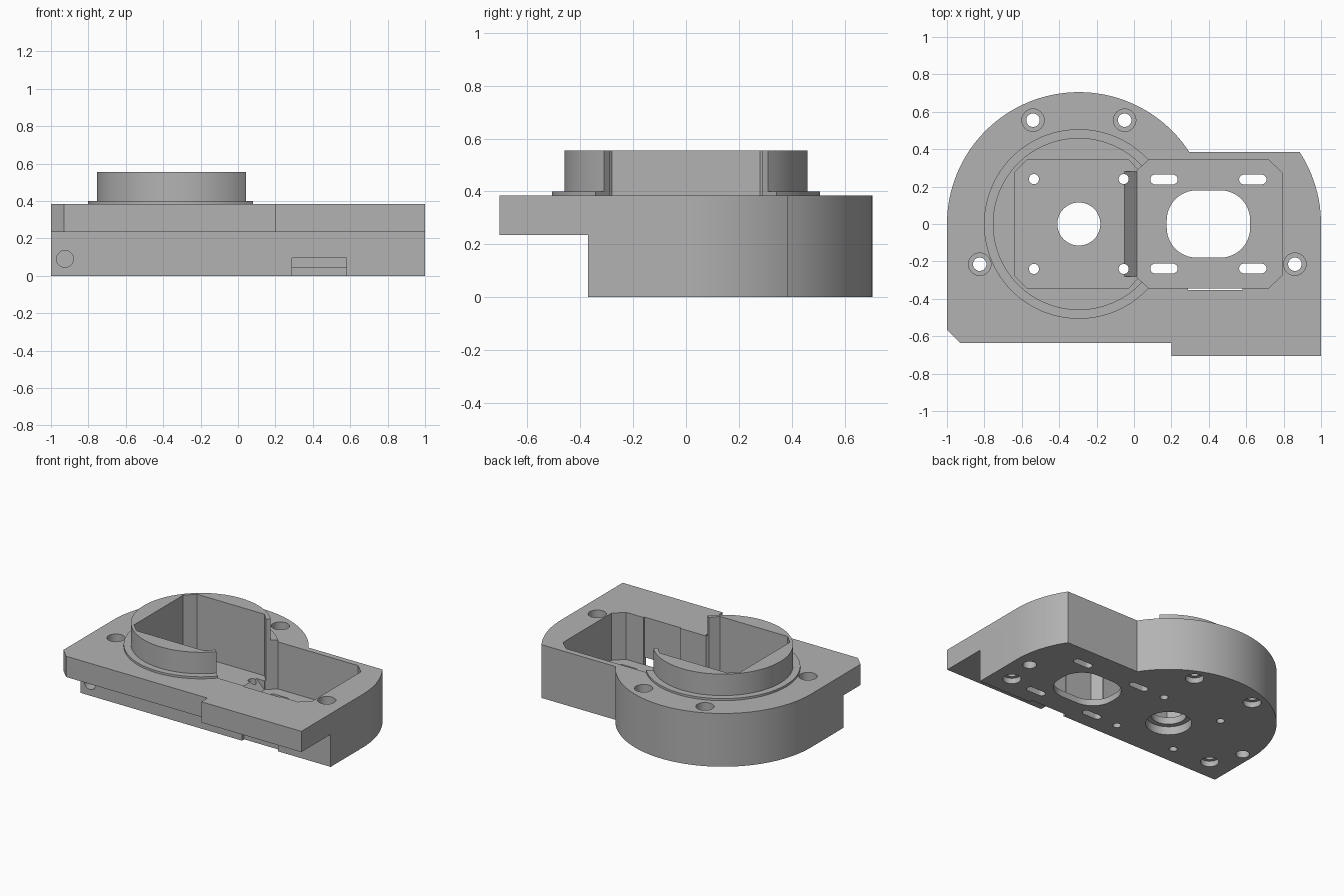
import bpy, bmesh, math
from mathutils import Matrix

if "Cube" in bpy.data.objects:
    bpy.data.objects.remove(bpy.data.objects["Cube"])

grey = bpy.data.materials.new("plain grey")
grey.diffuse_color = (0.45, 0.45, 0.45, 1)
grey.use_nodes = True
grey.node_tree.nodes["Principled BSDF"].inputs["Base Color"].default_value = grey.diffuse_color


def prism(name, pts, z0, z1):
    """Extrude a flat counter-clockwise outline from z0 to z1."""
    bm = bmesh.new()
    face = bm.faces.new([bm.verts.new((x, y, z0)) for x, y in pts])
    up = bmesh.ops.extrude_face_region(bm, geom=[face])["geom"]
    bmesh.ops.translate(bm, vec=(0, 0, z1 - z0),
                        verts=[v for v in up if isinstance(v, bmesh.types.BMVert)])
    bmesh.ops.recalc_face_normals(bm, faces=bm.faces)
    me = bpy.data.meshes.new(name)
    bm.to_mesh(me)
    bm.free()
    me.materials.append(grey)
    ob = bpy.data.objects.new(name, me)
    bpy.context.collection.objects.link(ob)
    return ob


def arc(cx, cy, r, a0, a1, n):
    return [(cx + r * math.cos(math.radians(a0 + (a1 - a0) * i / n)),
             cy + r * math.sin(math.radians(a0 + (a1 - a0) * i / n))) for i in range(n + 1)]


def circle(cx, cy, r, n=48):
    return arc(cx, cy, r, 0, 360, n)[:-1]


def box(x0, x1, y0, y1):
    return [(x0, y0), (x1, y0), (x1, y1), (x0, y1)]


def rounded(cx, cy, hx, hy, r, n=12):
    """Rounded rectangle outline."""
    pts = []
    for sx, sy, a in ((1, 1, 0), (-1, 1, 90), (-1, -1, 180), (1, -1, 270)):
        pts += arc(cx + sx * (hx - r), cy + sy * (hy - r), r, a, a + 90, n)
    return pts


def combine(target, tool, op="DIFFERENCE"):
    mod = target.modifiers.new("combine", "BOOLEAN")
    mod.operation, mod.object, mod.solver = op, tool, "EXACT"
    bpy.context.view_layer.objects.active = target
    bpy.ops.object.modifier_apply(modifier=mod.name)
    bpy.data.objects.remove(tool, do_unlink=True)


def cut(pts, z0, z1):
    combine(housing, prism("cutter", pts, z0, z1))


CX = -0.295          # centre of the round collar
R = 0.705            # outer radius of the housing
TOP = 0.385

# Housing outline: two arcs, a straight back and a stepped front
a = math.degrees(math.asin(0.385 / R))
outline = ([(-1, -0.565), (-0.93, -0.635), (0.2, -0.635), (0.2, -0.705), (1, -0.705)]
           + arc(0.295, 0, R, 0, a, 12)
           + arc(CX, 0, R, a, 180, 60))
housing = prism("housing", outline, 0, TOP)

# Overhanging front flange
cut(box(-1.2, 1.2, -1, -0.37), -0.2, 0.235)

# Low step and raised collar
combine(housing, prism("step", circle(CX, 0, 0.507, 96), 0.3, 0.40), "UNION")
combine(housing, prism("collar", circle(CX, 0, 0.46, 96), 0.3, 0.555), "UNION")

# Collar pocket and the deeper side pocket
cut([(-0.635, -0.28), (-0.57, -0.345), (-0.03, -0.345), (0.02, -0.29),
     (0.02, 0.29), (-0.03, 0.345), (-0.57, 0.345), (-0.635, 0.28)], 0.11, 1)
cut([(0.015, -0.285), (0.08, -0.343), (0.72, -0.343), (0.79, -0.275),
     (0.79, 0.275), (0.72, 0.343), (0.08, 0.343), (0.015, 0.285)], 0.045, 1)

# Ramp between the two pocket floors
ramp = prism("ramp_cutter", [(-0.05, 0.11), (0.015, 0.045), (0.04, 0.045),
                             (0.04, 0.2), (-0.05, 0.2)], -0.28, 0.28)
ramp.data.transform(Matrix.Rotation(math.radians(90), 4, "X"))
combine(housing, ramp)

# Front cable slot and shallow relief in the pocket wall
cut(box(0.29, 0.58, -0.352, -0.33), 0.045, 1)
cut(box(0.29, 0.58, -0.5, -0.345), -0.1, 0.095)

# Large openings in the floors
cut(rounded(0.398, 0, 0.223, 0.18, 0.16), -0.1, 0.2)
cut(circle(CX, 0, 0.115), -0.1, 0.3)
cut(circle(CX, 0, 0.15), -0.1, 0.06)

# Mounting holes and adjusting slots
for sy in (-1, 1):
    for x in (-0.535, -0.055):
        cut(circle(x, sy * 0.24, 0.027, 24), -0.1, 0.25)
    for x in (0.16, 0.635):
        cut(rounded(x, sy * 0.238, 0.073, 0.026, 0.0255, 8), -0.1, 0.2)

# Bolt holes, recessed at both ends
for x, y in ((-0.54, 0.555), (-0.05, 0.555), (-0.825, -0.215), (0.86, -0.215)):
    cut(circle(x, y, 0.036, 32), -0.1, 0.6)
    cut(circle(x, y, 0.06, 32), 0.235, 0.6)
    cut(circle(x, y, 0.06, 32), -0.1, 0.04)

# Blind holes underneath
for x in (-0.925, 0.89):
    cut(circle(x, 0, 0.045, 32), -0.1, 0.09)

# Round port in the front face
port = prism("port_cutter", circle(-0.925, 0.09, 0.045, 32), 0.2, 0.5)
port.data.transform(Matrix.Rotation(math.radians(90), 4, "X"))
combine(housing, port)

# Smooth curved walls, keep crisp edges
bpy.ops.object.select_all(action="DESELECT")
housing.select_set(True)
bpy.context.view_layer.objects.active = housing
bpy.ops.object.shade_smooth_by_angle(angle=math.radians(25))
